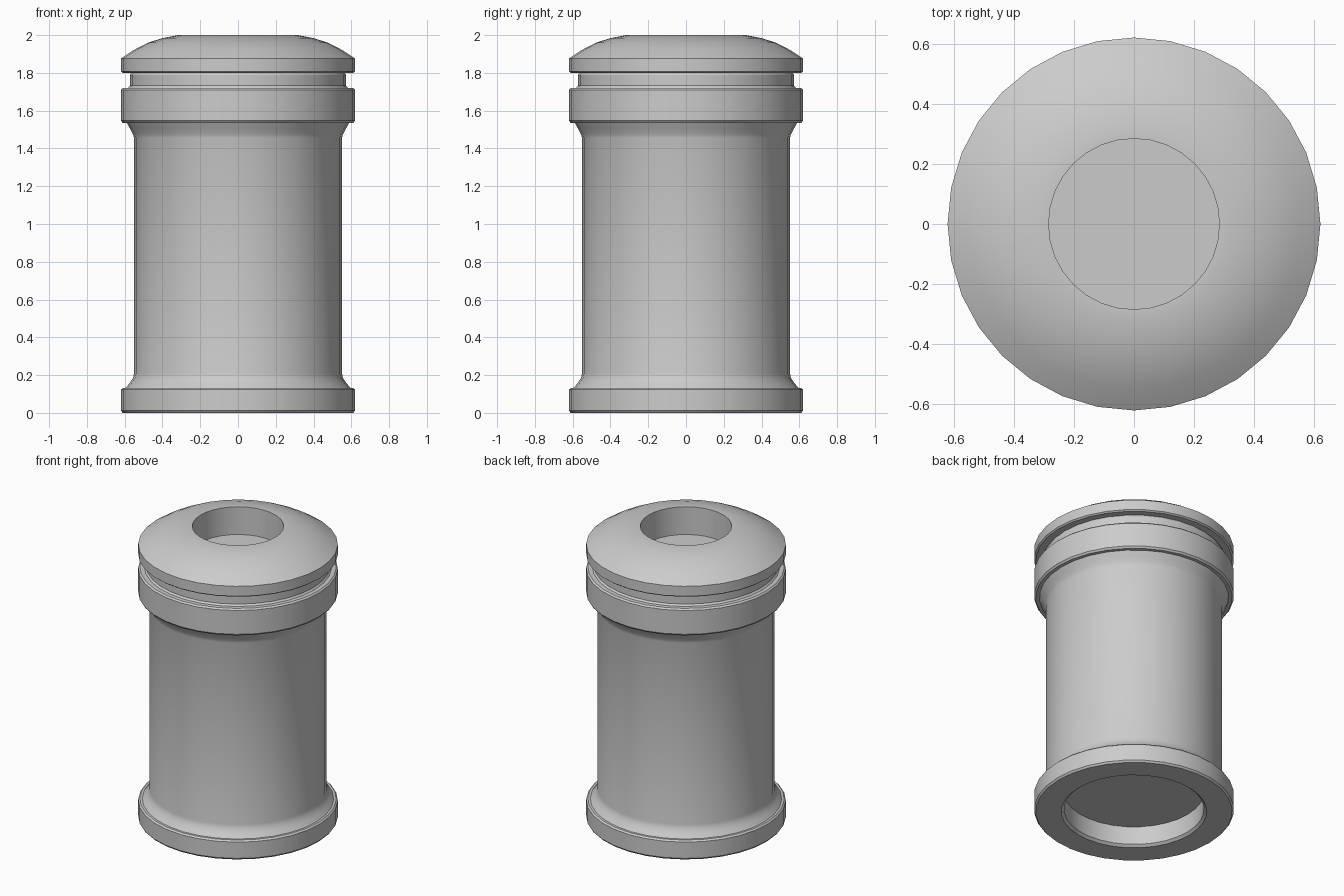
import bpy, bmesh, math

if "Cube" in bpy.data.objects:
    bpy.data.objects.remove(bpy.data.objects["Cube"])

SIDES = 32


def lathe(name, profile):
    """Revolve (radius, z) points, listed bottom/inside to top, around z."""
    bm = bmesh.new()
    rings = []
    for r, z in profile:
        if r == 0:
            rings.append([bm.verts.new((0, 0, z))] * SIDES)
        else:
            angles = [2 * math.pi * i / SIDES for i in range(SIDES)]
            rings.append([bm.verts.new((r * math.cos(a), r * math.sin(a), z)) for a in angles])
    for low, high in zip(rings, rings[1:]):
        for i in range(SIDES):
            j = (i + 1) % SIDES
            corners = list(dict.fromkeys([low[i], low[j], high[j], high[i]]))
            bm.faces.new(corners)
    mesh = bpy.data.meshes.new(name)
    bm.to_mesh(mesh)
    bm.free()
    obj = bpy.data.objects.new(name, mesh)
    bpy.context.collection.objects.link(obj)
    bpy.ops.object.select_all(action='DESELECT')
    bpy.context.view_layer.objects.active = obj
    obj.select_set(True)
    bpy.ops.object.shade_smooth_by_angle(angle=math.radians(30))
    return obj


# Foot ring with the recessed underside
lathe("base_ring", [(0, 0.14), (0.435, 0.14), (0.435, 0.015), (0.452, 0), (0.61, 0),
                    (0.62, 0.012), (0.62, 0.123), (0.61, 0.133), (0.595, 0.133)])

# Main barrel, flaring at both ends
lathe("barrel", [(0.595, 0.133), (0.572, 0.16), (0.556, 0.185), (0.55, 0.21),
                 (0.55, 1.455), (0.556, 1.475), (0.572, 1.505), (0.588, 1.535)])

# Upper collar band and the recessed neck
lathe("collar", [(0.588, 1.535), (0.61, 1.535), (0.62, 1.547), (0.62, 1.71),
                 (0.61, 1.72), (0.582, 1.72), (0.572, 1.732), (0.572, 1.788), (0.565, 1.8)])

# Domed cap with a round well in the top
lathe("cap", [(0.565, 1.8), (0.61, 1.8), (0.62, 1.808), (0.62, 1.876), (0.55, 1.922),
              (0.476, 1.96), (0.40, 1.984), (0.317, 2.0), (0.284, 2.0),
              (0.284, 1.95), (0.284, 1.81), (0, 1.81)])
